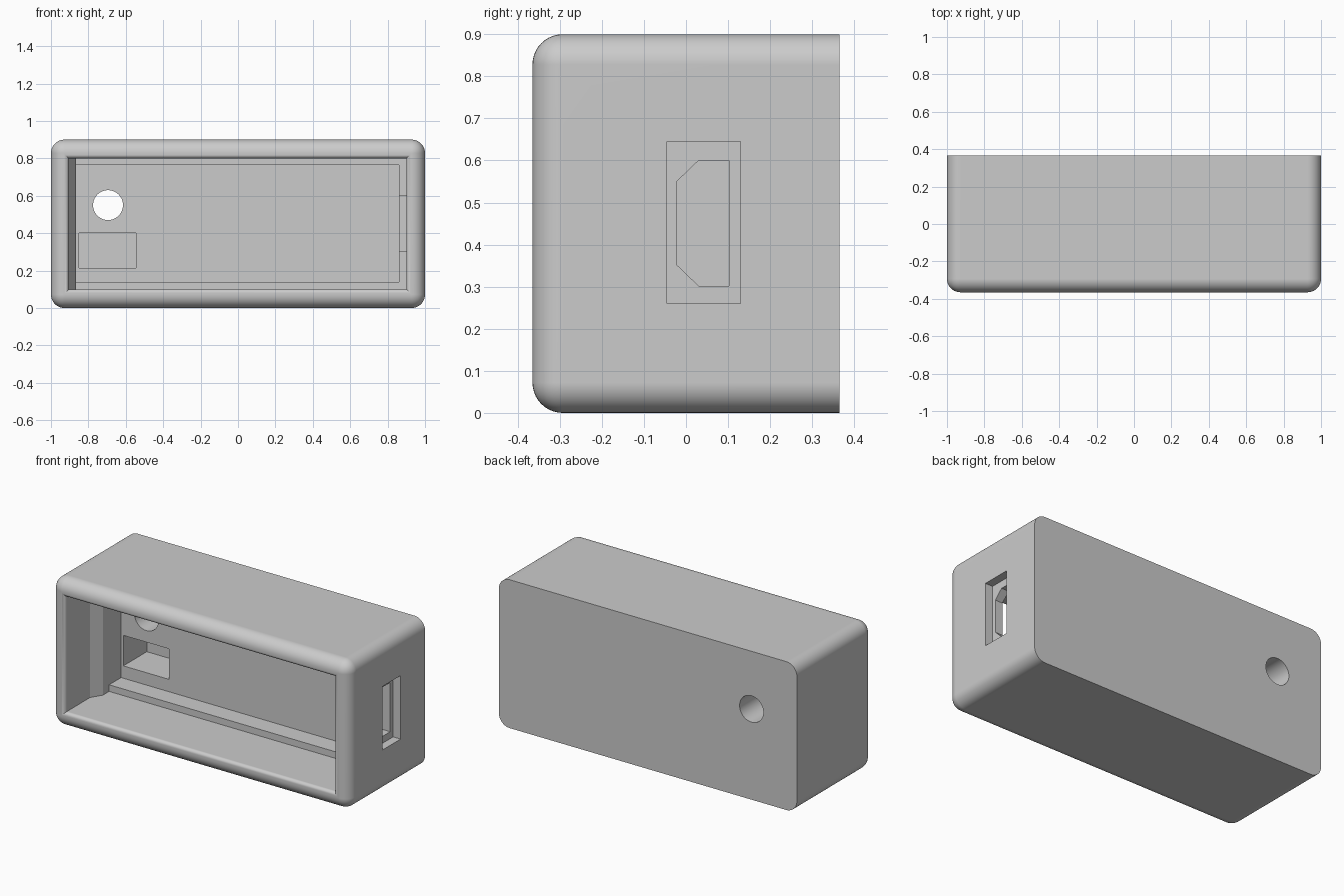
import bpy, bmesh, math

if "Cube" in bpy.data.objects:
    bpy.data.objects.remove(bpy.data.objects["Cube"], do_unlink=True)

grey = bpy.data.materials.new("light grey plastic")
grey.use_nodes = True
colour = (0.6, 0.6, 0.6, 1)
grey.diffuse_color = colour
grey.node_tree.nodes["Principled BSDF"].inputs["Base Color"].default_value = colour


def add_object(name, bm):
    bmesh.ops.recalc_face_normals(bm, faces=bm.faces)
    mesh = bpy.data.meshes.new(name)
    bm.to_mesh(mesh)
    bm.free()
    mesh.materials.append(grey)
    obj = bpy.data.objects.new(name, mesh)
    bpy.context.collection.objects.link(obj)
    return obj


def loft(name, rings):
    """Closed solid through rings of points."""
    bm = bmesh.new()
    loops = [[bm.verts.new(p) for p in ring] for ring in rings]
    n = len(loops[0])
    for a, b in zip(loops, loops[1:]):
        for i in range(n):
            j = (i + 1) % n
            bm.faces.new((a[i], a[j], b[j], b[i]))
    bm.faces.new(loops[0])
    bm.faces.new(loops[-1])
    return add_object(name, bm)


def rect(x0, x1, z0, z1, y):
    return [(x0, y, z0), (x1, y, z0), (x1, y, z1), (x0, y, z1)]


def box(name, x, y, z):
    return loft(name, [rect(*x, *z, v) for v in y])


# Outer shell: every edge rounded except around the flat back
HALF_Y = 0.365
case = box("enclosure_shell", (-1, 1), (-HALF_Y, HALF_Y), (0, 0.9))
bm = bmesh.new()
bm.from_mesh(case.data)
round_edges = [e for e in bm.edges if min(v.co.y for v in e.verts) < 0]
bmesh.ops.bevel(bm, geom=round_edges, offset=0.072, offset_type='OFFSET',
                segments=10, profile=0.5, affect='EDGES', clamp_overlap=True)
bm.to_mesh(case.data)
bm.free()

# Front room, with a sloped step in its right-hand wall
plan = [(-0.905, -0.45), (0.9, -0.45), (0.9, 0), (-0.865, 0),
        (-0.865, -0.06), (-0.905, -0.125)]
room = loft("front_room_cutter", [[(x, y, z) for x, y in plan] for z in (0.1, 0.8)])

# Rounded inner lip of the opening
R = 0.02
lip_rings = [rect(-0.905 - R, 0.9 + R, 0.1 - R, 0.8 + R, -0.45)]
for i in range(7):
    a = i / 6 * math.pi / 2
    g = R * (1 - math.sin(a))
    lip_rings.append(rect(-0.905 - g, 0.9 + g, 0.1 - g, 0.8 + g,
                          -HALF_Y + R * (1 - math.cos(a))))
lip_rings.append(rect(-0.9, 0.895, 0.105, 0.795, -0.3))
lip = loft("lip_cutter", lip_rings)

# Deeper recess behind the ledge, connector notch and small pocket
recess = box("board_recess_cutter", (-0.865, 0.86), (-0.03, 0.115), (0.14, 0.765))
notch = box("connector_notch_cutter", (0.8, 0.9), (-0.03, 0.102), (0.302, 0.6))
pocket = box("pocket_cutter", (-0.85, -0.545), (0.05, 0.34), (0.215, 0.4))

# Side port: rectangular countersink and clipped opening
sink = box("port_countersink_cutter", (0.95, 1.1), (-0.045, 0.13), (0.26, 0.645))
outline = [(-0.022, 0.352), (0.03, 0.302), (0.102, 0.302),
           (0.102, 0.6), (0.03, 0.6), (-0.022, 0.55)]
port = loft("port_cutter", [[(x, y, z) for y, z in outline] for x in (0.85, 1.1)])

# Round hole through the back
turns = [math.tau * i / 48 for i in range(48)]
hole = loft("back_hole_cutter", [[(-0.695 + 0.08 * math.cos(a), y, 0.55 + 0.08 * math.sin(a))
                                  for a in turns] for y in (0.05, 0.5)])

# Cut the shell
bpy.ops.object.select_all(action='DESELECT')
bpy.context.view_layer.objects.active = case
case.select_set(True)
for cutter in (room, lip, recess, notch, pocket, sink, port, hole):
    cutter.hide_render = True
    mod = case.modifiers.new("cut", 'BOOLEAN')
    mod.operation = 'DIFFERENCE'
    mod.solver = 'EXACT'
    mod.object = cutter
    bpy.ops.object.modifier_apply(modifier=mod.name)
    bpy.data.objects.remove(cutter, do_unlink=True)

# Smooth rounded edges, keep flat walls flat
bpy.ops.object.shade_smooth_by_angle(angle=math.radians(30))
weighted = case.modifiers.new("weighted normals", 'WEIGHTED_NORMAL')
weighted.keep_sharp = True
